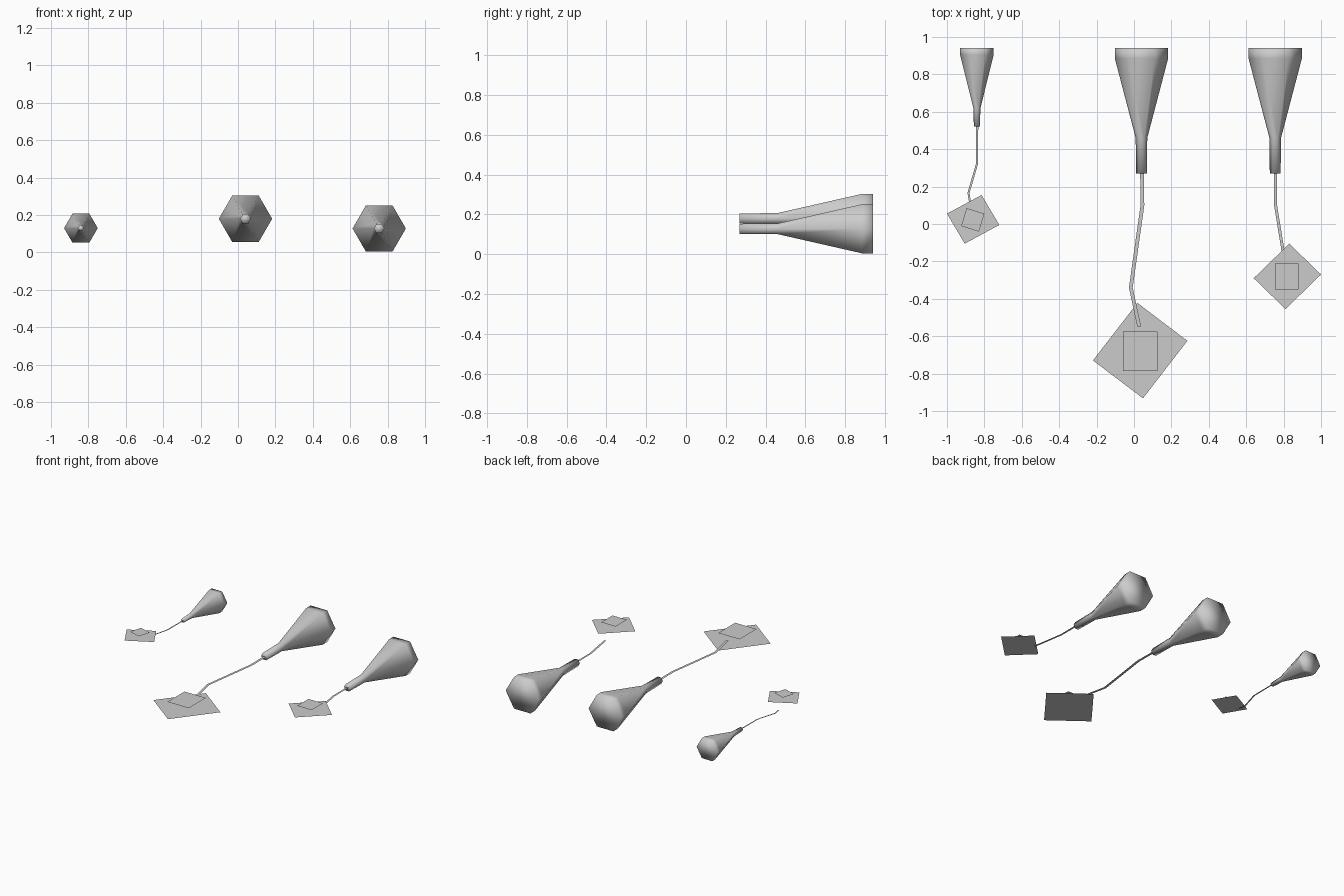
import bpy
from math import cos, sin, pi
from mathutils import Vector

if "Cube" in bpy.data.objects:
    bpy.data.objects.remove(bpy.data.objects["Cube"])


def make(name, verts, faces, smooth=False):
    mesh = bpy.data.meshes.new(name)
    mesh.from_pydata(verts, [], faces)
    for p in mesh.polygons:
        p.use_smooth = smooth
    ob = bpy.data.objects.new(name, mesh)
    bpy.context.collection.objects.link(ob)
    return ob


def bulb(name, x, z, profile):
    # six-sided smooth horn turned around the y axis, capped at both ends
    n = 6
    verts = [(x + r * cos(2 * pi * i / n), y, z + r * sin(2 * pi * i / n))
             for y, r in profile for i in range(n)]
    last = (len(profile) - 1) * n
    faces = [(k * n + i, k * n + n + i, k * n + n + (i + 1) % n, k * n + (i + 1) % n)
             for k in range(len(profile) - 1) for i in range(n)]
    faces += [tuple(range(n)), tuple(reversed(range(last, last + n)))]
    return make(name, verts, faces, True)


def ribbon(name, points, z, width):
    # flat strip of constant width following a path in the xy plane
    pts = [Vector(p) for p in points]
    verts = []
    for i, p in enumerate(pts):
        d = (pts[min(i + 1, len(pts) - 1)] - pts[max(i - 1, 0)]).normalized()
        side = Vector((d.y, -d.x)) * width / 2
        verts += [(*(p - side), z), (*(p + side), z)]
    faces = [(2 * i, 2 * i + 2, 2 * i + 3, 2 * i + 1) for i in range(len(pts) - 1)]
    faces = [tuple(reversed(f)) for f in faces]
    return make(name, verts, faces)


def sheet(name, center, d1, d2, z):
    # flat quad given by its two half diagonals
    c, a, b = Vector(center), Vector(d1), Vector(d2)
    return make(name, [(*p, z) for p in (c + a, c + b, c - a, c - b)], [(0, 1, 2, 3)])


big = [(0.27, 0.029), (0.46, 0.031), (0.885, 0.1425), (0.94, 0.1425)]
small = [(0.52, 0.016), (0.62, 0.019), (0.905, 0.09), (0.94, 0.09)]

# horns
bulb("middle_bulb", 0.04, 0.18, big)
bulb("right_bulb", 0.755, 0.128, big)
bulb("left_bulb", -0.84, 0.13, small)

# stems
ribbon("middle_stem", [(0.043, 0.275), (0.045, 0.1), (-0.017, -0.34), (0.028, -0.55)], 0.18, 0.02)
ribbon("right_stem", [(0.757, 0.275), (0.757, 0.1), (0.797, -0.145)], 0.13, 0.016)
ribbon("left_stem", [(-0.838, 0.525), (-0.84, 0.32), (-0.885, 0.165), (-0.875, 0.11)], 0.13, 0.011)

# large lower petals
sheet("middle_lower_petal", (0.033, -0.677), (0.2525, 0.0525), (-0.015, 0.255), 0.153)
sheet("right_lower_petal", (0.82, -0.28), (0.18, 0.01), (0.01, 0.175), 0.188)
sheet("left_lower_petal", (-0.86, 0.025), (0.14, -0.03), (0.045, 0.13), 0.195)

# small upper petals
sheet("middle_upper_petal", (0.0325, -0.68), (0.0925, 0.105), (-0.0925, 0.105), 0.203)
sheet("right_upper_petal", (0.8175, -0.28), (0.0625, 0.07), (-0.0625, 0.07), 0.224)
sheet("left_upper_petal", (-0.862, 0.022), (0.062, 0.033), (-0.033, 0.063), 0.224)
